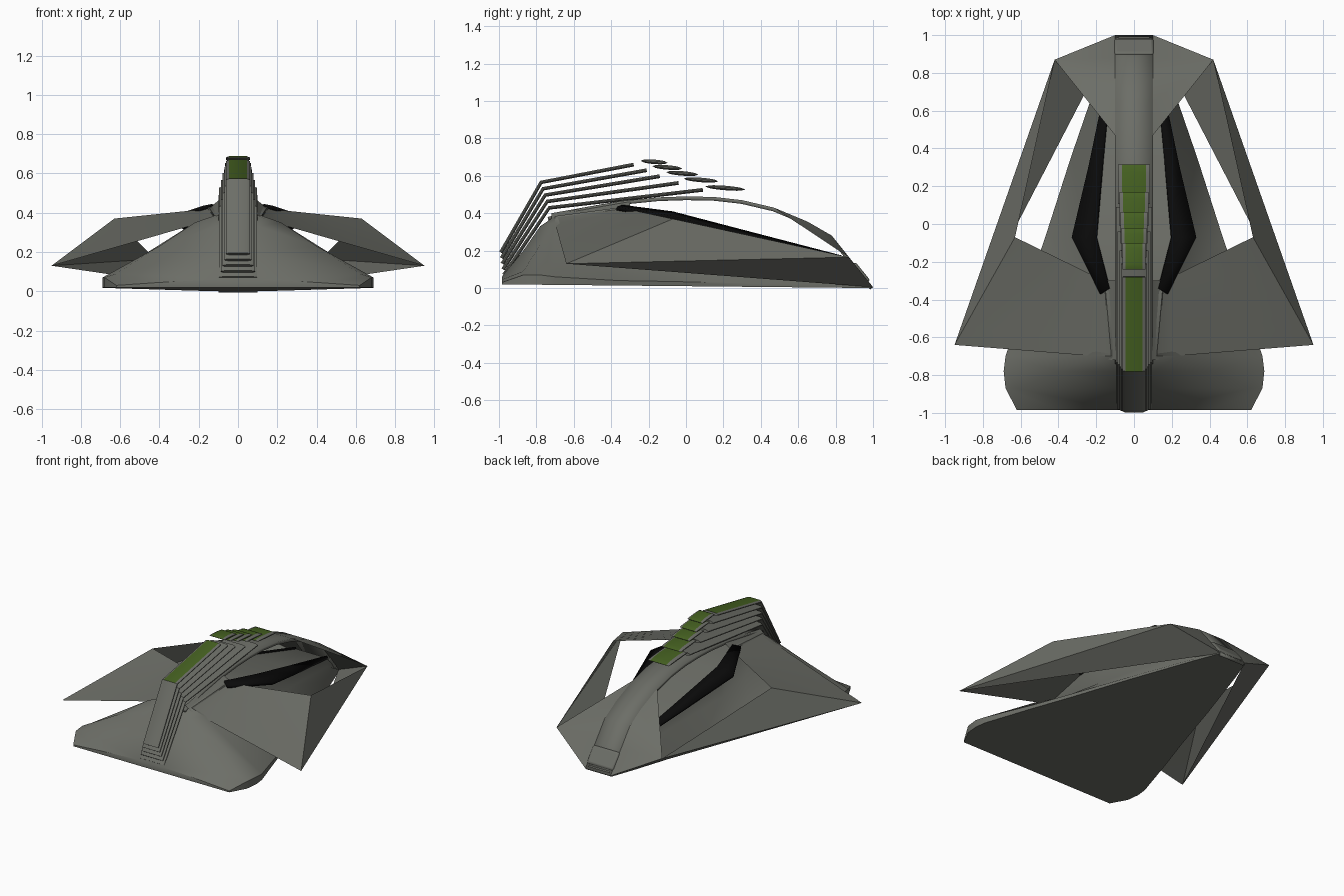
import bpy
import math
from mathutils import Vector

if "Cube" in bpy.data.objects:
    bpy.data.objects.remove(bpy.data.objects["Cube"], do_unlink=True)


def material(name, colour):
    mat = bpy.data.materials.new(name)
    mat.use_nodes = True
    mat.diffuse_color = (*colour, 1)
    mat.node_tree.nodes["Principled BSDF"].inputs["Base Color"].default_value = (*colour, 1)
    return mat


GREY = material("hull grey", (0.15, 0.155, 0.135))
BLACK = material("panel black", (0.003, 0.003, 0.003))
GREEN = material("stripe green", (0.06, 0.12, 0.015))


def build(name, verts, faces, mats, mirror=True, angle=40, solid=0):
    mesh = bpy.data.meshes.new(name)
    mesh.from_pydata([tuple(v) for v in verts], [], faces)
    for mat in mats:
        mesh.materials.append(mat)
    obj = bpy.data.objects.new(name, mesh)
    bpy.context.collection.objects.link(obj)
    if mirror:
        mod = obj.modifiers.new("mirror", "MIRROR")
        mod.use_clip = True
    if solid:
        mod = obj.modifiers.new("thickness", "SOLIDIFY")
        mod.thickness = solid
        mod.offset = -1
    bpy.ops.object.select_all(action="DESELECT")
    obj.select_set(True)
    bpy.context.view_layer.objects.active = obj
    bpy.ops.object.mode_set(mode="EDIT")
    bpy.ops.mesh.select_all(action="SELECT")
    bpy.ops.mesh.normals_make_consistent(inside=False)
    bpy.ops.object.mode_set(mode="OBJECT")
    bpy.ops.object.shade_smooth_by_angle(angle=math.radians(angle))
    return obj


def grid_faces(rows, cols):
    return [(r * cols + c, r * cols + c + 1, (r + 1) * cols + c + 1, (r + 1) * cols + c)
            for r in range(rows - 1) for c in range(cols - 1)]


# Lower hull: half sections from nose to tail
# (y, shoulder x, shoulder z, flank x, flank z, rim x, rim z)
sections = [
    (-0.985, 0.10, 0.06, 0.40, 0.045, 0.62, 0.03),
    (-0.87, 0.10, 0.20, 0.62, 0.09, 0.68, 0.07),
    (-0.78, 0.11, 0.33, 0.40, 0.23, 0.69, 0.07),
    (-0.70, 0.12, 0.385, 0.22, 0.35, 0.68, 0.06),
    (-0.36, 0.15, 0.43, 0.22, 0.24, 0.57, 0.04),
    (-0.07, 0.20, 0.39, 0.24, 0.20, 0.47, 0.035),
    (0.35, 0.165, 0.285, 0.19, 0.16, 0.335, 0.025),
    (0.83, 0.12, 0.16, 0.13, 0.10, 0.17, 0.015),
    (0.99, 0.08, 0.02, 0.09, 0.015, 0.11, 0.01),
]
verts = []
for y, sx, sz, fx, fz, rx, rz in sections:
    floor = 0.01 - 0.01 * y
    verts += [(0, y, sz), (sx, y, sz), (fx, y, fz), (rx, y, rz), (rx, y, min(floor, rz)), (0, y, floor)]
cols = 6
faces = grid_faces(len(sections), cols)
faces += [tuple(range(cols)), tuple(range(len(verts) - cols, len(verts)))]
build("lower_hull", verts, faces, [GREY])

# Spine arch over the open middle
arch = [(-0.74, 0.38), (-0.55, 0.43), (-0.35, 0.465), (-0.15, 0.485), (0, 0.49), (0.15, 0.487),
        (0.3, 0.47), (0.47, 0.43), (0.65, 0.355), (0.78, 0.28), (0.88, 0.155), (1, 0.005)]
HALF = 0.1
verts = [(x, y, z) for y, z in arch for x in (0, HALF)]
build("spine_arch", verts, grid_faces(len(arch), 2), [GREY], solid=0.02)

# Key corners of the wings
tip = Vector((0.95, -0.64, 0.13))
knee = Vector((0.63, -0.07, 0.37))
corner = Vector((0.42, 0.87, 0.165))
tail = Vector((HALF, 1, 0.005))

# Forward wing, flaring out of the spine
verts = []
STEPS = 6
for i in range(STEPS + 1):
    t = i / STEPS
    y = -0.72 + 0.42 * t
    spine = Vector((0.085, y, 0.40 + 0.075 * t))
    flare = Vector((0.12, y, 0.375 + 0.07 * t))
    root = Vector((0.2, y + 0.02, 0.345 + 0.07 * t))
    verts += [spine, flare, root, root.lerp(tip.lerp(knee, t), 0.5), tip.lerp(knee, t)]
build("forward_wing", verts, grid_faces(STEPS + 1, 5), [GREY], angle=50)

# Rear strut between the wing and the tail
build("rear_strut", [tip, knee, corner, tail], [(0, 1, 2), (0, 2, 3)], [GREY], angle=10)

# Rear deck fanning from the spine to the rear corners
rail = [Vector((HALF, y, z)) for y, z in arch[7:]]
faces = [(0, i, i + 1) for i in range(1, len(rail))]
build("rear_deck", [corner] + rail, faces, [GREY], angle=50)

# Black side panels along the cockpit opening
inner = [(0.13, -0.34, 0.445), (0.2, -0.07, 0.41), (0.165, 0.35, 0.3), (0.12, 0.83, 0.175)]
outer = [(0.18, -0.37, 0.435), (0.33, -0.07, 0.385), (0.24, 0.31, 0.285), (0.13, 0.84, 0.165)]
build("side_panel", inner + outer, [(i, i + 1, i + 5, i + 4) for i in range(3)], [BLACK], solid=0.02)


# Ribbon swept along a path in the side plane, with thinned outer edges
def ribbon(name, path, thick, width, green_from):
    pts = [Vector((0, y, z)) for y, z in path]
    n = len(pts)
    loops = []
    for x, s in ((-1, 0.3), (-0.75, 1), (0.75, 1), (1, 0.3)):
        top, bottom = [], []
        for i, p in enumerate(pts):
            d = (pts[min(i + 1, n - 1)] - pts[max(i - 1, 0)]).normalized()
            off = Vector((0, -d.z, d.y)) * thick[i] * s / 2
            side = Vector((x * width, 0, 0))
            top.append(p + off + side)
            bottom.append(p - off + side)
        loops.append(top + bottom[::-1])
    m = 2 * n
    faces, green = [], []
    for k in range(3):
        for i in range(m):
            j = (i + 1) % m
            faces.append((k * m + i, k * m + j, (k + 1) * m + j, (k + 1) * m + i))
            green.append(k == 1 and i < n - 1 and pts[i].y >= green_from)
    for k in (0, 3):
        for i in range(n - 1):
            faces.append((k * m + i, k * m + i + 1, k * m + m - 2 - i, k * m + m - 1 - i))
            green.append(False)
    obj = build(name, [v for loop in loops for v in loop], faces, [GREY, GREEN], mirror=False)
    for poly, flag in zip(obj.data.polygons, green):
        poly.material_index = int(flag)


# Five nested bent fins, the outermost with a green top
rear_ends = [(-0.28, 0.66), (-0.21, 0.63), (-0.14, 0.598), (-0.04, 0.562), (0.09, 0.525)]
for i, (y, z) in enumerate(rear_ends):
    bend = (-0.775 + 0.011 * i, 0.565 - 0.034 * i)
    path = [(-0.99 + 0.004 * i, 0.19 - 0.03 * i), bend, (y, z)]
    ribbon(f"bent_fin_{i + 1}", path, [0.02] * 3, 0.06 + 0.009 * i, bend[0] if i == 0 else 9)

# Five lens shaped plates stepping down behind the fins
lenses = [(-0.17, 0.675, 0.07), (-0.1, 0.645, 0.078), (-0.02, 0.613, 0.083),
          (0.08, 0.578, 0.09), (0.21, 0.535, 0.105)]
for i, (y, z, half) in enumerate(lenses):
    ts = [k / 5 - 1 for k in range(11)]
    path = [(y + half * t, z - 0.08 * half * t) for t in ts]
    thick = [0.002 + 0.022 * math.sqrt(1 - t * t) for t in ts]
    ribbon(f"lens_plate_{i + 1}", path, thick, 0.06 + 0.006 * i, -1)

# Rounded tail block lying along the rear slope
bpy.ops.mesh.primitive_cube_add(size=1, location=(0, 0.93, 0.078), rotation=(math.radians(-51), 0, 0))
block = bpy.context.object
block.name = "tail_block"
block.scale = (0.21, 0.13, 0.04)
bpy.ops.object.transform_apply(location=False, rotation=False, scale=True)
bevel = block.modifiers.new("rounding", "BEVEL")
bevel.width = 0.015
bevel.segments = 3
block.data.materials.append(GREY)
bpy.ops.object.shade_smooth_by_angle(angle=math.radians(40))
